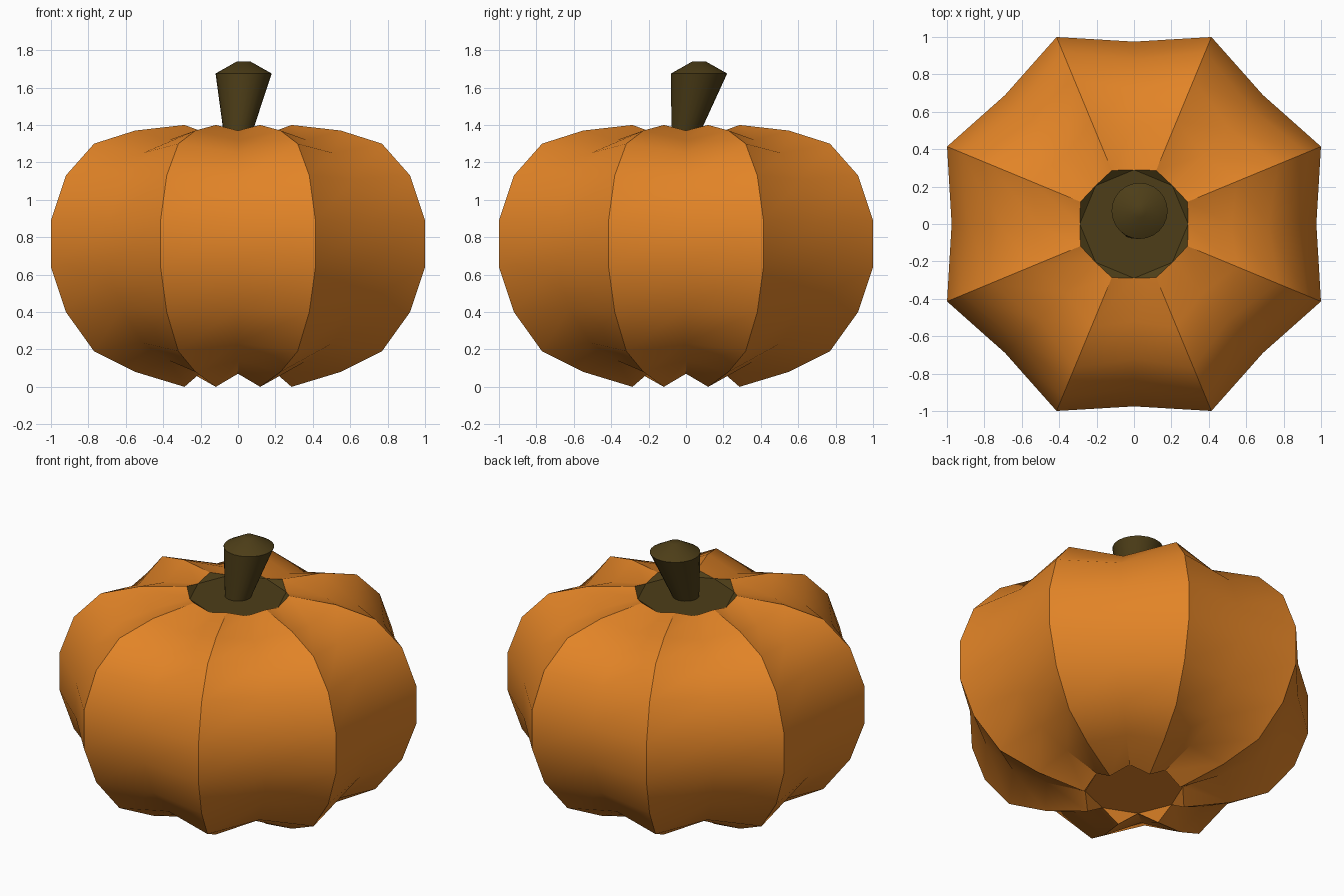
import bpy, math

if "Cube" in bpy.data.objects:
    bpy.data.objects.remove(bpy.data.objects["Cube"])

RIBS = 8


def material(name, color):
    m = bpy.data.materials.new(name)
    m.diffuse_color = (*color, 1)
    m.use_nodes = True
    m.node_tree.nodes["Principled BSDF"].inputs["Base Color"].default_value = m.diffuse_color
    return m


def build(name, verts, faces, mats, angle):
    me = bpy.data.meshes.new(name)
    me.from_pydata(verts, [], faces)
    for m in mats:
        me.materials.append(m)
    ob = bpy.data.objects.new(name, me)
    bpy.context.collection.objects.link(ob)
    bpy.ops.object.select_all(action='DESELECT')
    ob.select_set(True)
    bpy.context.view_layer.objects.active = ob
    bpy.ops.object.shade_smooth_by_angle(angle=math.radians(angle))
    return ob


def bridge(rings, n):
    return [(r * n + i, r * n + (i + 1) % n, (r + 1) * n + (i + 1) % n, (r + 1) * n + i)
            for r in range(rings - 1) for i in range(n)]


orange = material("orange_skin", (0.76, 0.23, 0.02))
brown = material("dark_stalk", (0.075, 0.048, 0.009))

# Ribbed body: radius and height of the ridges and of the grooves between them
ridge = [(.31, 0), (.595, .08), (.833, .19), (.996, .40), (1.082, .64),
         (1.082, .89), (.996, 1.13), (.833, 1.30), (.595, 1.37), (.31, 1.40)]
groove = [(.29, .07), (.52, .14), (.72, .235), (.88, .42), (.975, .65),
          (.975, .88), (.88, 1.11), (.72, 1.25), (.52, 1.32), (.29, 1.37)]
n = 2 * RIBS
verts = []
for level in zip(groove, ridge):
    for i in range(n):
        r, z = level[i % 2]
        a = math.pi * i / RIBS
        verts.append((r * math.cos(a), r * math.sin(a), z))
faces = bridge(len(ridge), n)
sides = len(faces)

# Underside cap and dark crown: octagon between grooves plus a flap at each ridge
top = (len(ridge) - 1) * n
faces.append(tuple(range(n - 2, -1, -2)))
faces += [(i, (i + 2) % n, i + 1) for i in range(0, n, 2)]
crown = len(faces)
faces.append(tuple(range(top, top + n, 2)))
faces += [(top + i, top + i + 1, top + (i + 2) % n) for i in range(0, n, 2)]
body = build("pumpkin_body", verts, faces, [orange, brown], 30)
for p in body.data.polygons:
    p.material_index = 1 if p.index >= crown else 0

# Leaning flared stem: centre x, centre y, radius, height
S = 24
verts = [(x + r * math.cos(2 * math.pi * i / S), y + r * math.sin(2 * math.pi * i / S), z)
         for x, y, r, z in [(0, 0, .078, 1.365), (.03, .07, .15, 1.675), (.03, .07, .035, 1.74)]
         for i in range(S)]
faces = bridge(3, S) + [tuple(range(S - 1, -1, -1)), tuple(range(2 * S, 3 * S))]
build("stem", verts, faces, [brown], 35)
